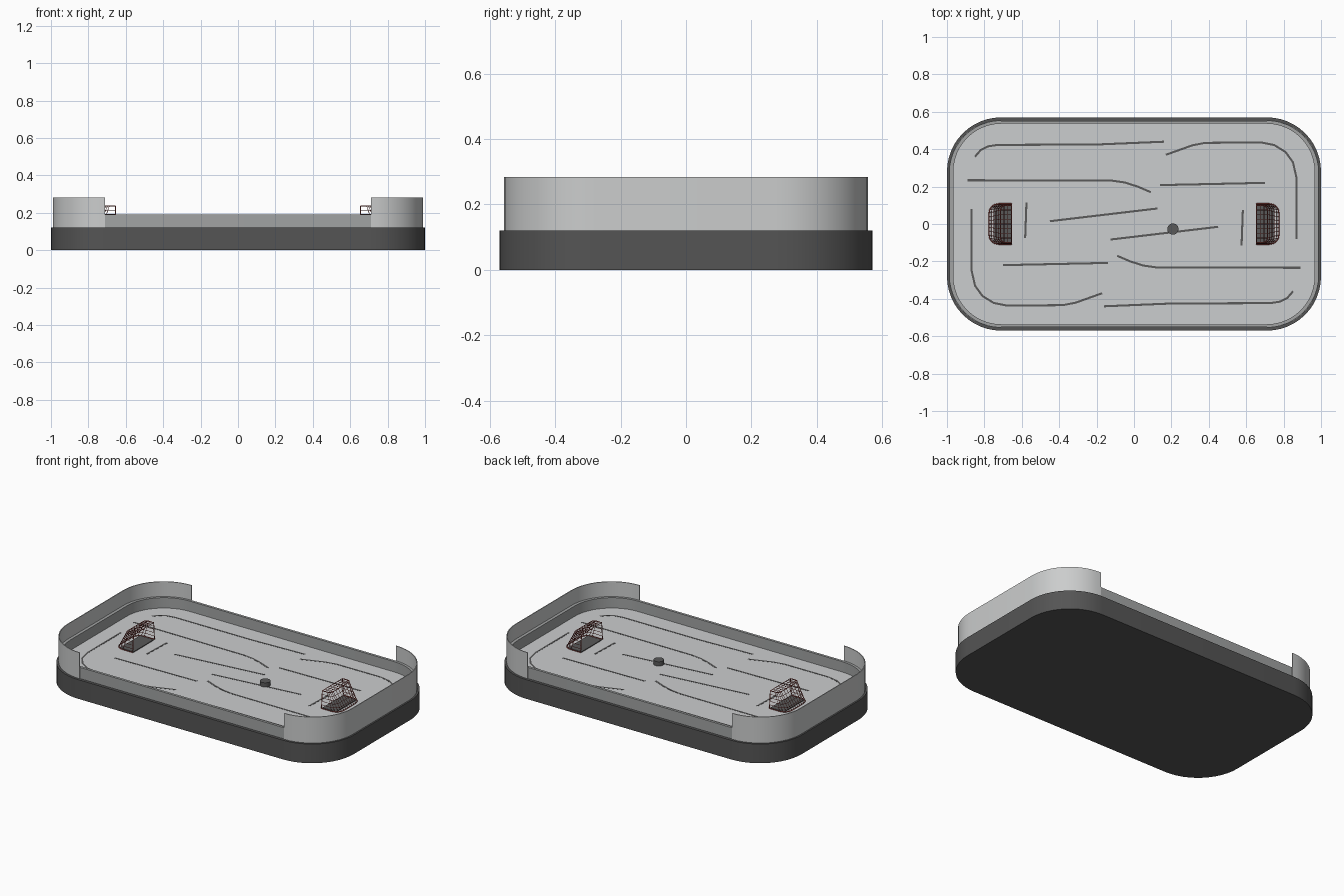
import bpy
import bmesh
import math
from mathutils import Vector

cube = bpy.data.objects.get("Cube")
if cube:
    bpy.data.objects.remove(cube, do_unlink=True)


def material(name, rgb):
    m = bpy.data.materials.new(name)
    m.use_nodes = True
    m.diffuse_color = (*rgb, 1)
    m.node_tree.nodes["Principled BSDF"].inputs["Base Color"].default_value = (*rgb, 1)
    return m


CHARCOAL = material("charcoal", (0.09, 0.09, 0.09))
BOARD_GREY = material("board grey", (0.36, 0.37, 0.37))
PALE = material("pale grey", (0.6, 0.61, 0.61))
ICE = material("ice grey", (0.6, 0.61, 0.62))
SLOT = material("slot grey", (0.1, 0.1, 0.1))
RED = material("goal red", (0.3, 0.06, 0.05))

FLOOR = 0.125


def finish(bm, name, mat, smooth=True):
    bmesh.ops.recalc_face_normals(bm, faces=bm.faces)
    mesh = bpy.data.meshes.new(name)
    bm.to_mesh(mesh)
    bm.free()
    ob = bpy.data.objects.new(name, mesh)
    bpy.context.collection.objects.link(ob)
    mesh.materials.append(mat)
    if smooth:
        bpy.ops.object.select_all(action="DESELECT")
        ob.select_set(True)
        bpy.context.view_layer.objects.active = ob
        bpy.ops.object.shade_smooth_by_angle(angle=math.radians(30))
    return ob


def arc(cx, cy, r, start, steps=12):
    angles = [math.radians(start + 90 * i / steps) for i in range(steps + 1)]
    return [(cx + r * math.cos(a), cy + r * math.sin(a)) for a in angles]


def rounded(hx, hy, r):
    x, y = hx - r, hy - r
    return arc(x, y, r, 0) + arc(-x, y, r, 90) + arc(-x, -y, r, 180) + arc(x, -y, r, 270)


def prism(name, outline, z0, z1, mat):
    bm = bmesh.new()
    face = bm.faces.new([bm.verts.new((x, y, z0)) for x, y in outline])
    top = bmesh.ops.extrude_face_region(bm, geom=[face])["geom"]
    bmesh.ops.translate(bm, vec=(0, 0, z1 - z0),
                        verts=[v for v in top if isinstance(v, bmesh.types.BMVert)])
    return finish(bm, name, mat)


def wall(name, outer, inner, z0, z1, mat, closed):
    # Sweep a rectangular section between two matching paths
    bm = bmesh.new()
    rows = [[bm.verts.new((*p, z)) for p, z in ((a, z0), (a, z1), (b, z1), (b, z0))]
            for a, b in zip(outer, inner)]
    pairs = list(zip(rows, rows[1:])) + ([(rows[-1], rows[0])] if closed else [])
    for a, b in pairs:
        for i in range(4):
            j = (i + 1) % 4
            bm.faces.new((a[i], a[j], b[j], b[i]))
    if not closed:
        bm.faces.new(rows[0])
        bm.faces.new(rows[-1])
    return finish(bm, name, mat)


def tubes(name, paths, radius, mat):
    cu = bpy.data.curves.new(name, "CURVE")
    cu.dimensions = "3D"
    cu.bevel_depth = radius
    cu.bevel_resolution = 0
    cu.use_fill_caps = True
    for path in paths:
        sp = cu.splines.new("POLY")
        sp.points.add(len(path) - 1)
        for p, co in zip(sp.points, path):
            p.co = (*co, 1)
    ob = bpy.data.objects.new(name, cu)
    bpy.context.collection.objects.link(ob)
    cu.materials.append(mat)


# Base, playing surface and surrounding boards
prism("base", rounded(1, 0.57, 0.29), 0, 0.12, CHARCOAL)
prism("playing_surface", rounded(0.968, 0.538, 0.258), 0.12, FLOOR, ICE)
wall("boards", rounded(0.986, 0.552, 0.276), rounded(0.966, 0.536, 0.256),
     0.12, 0.19, BOARD_GREY, True)

# Tall screens wrapped round both ends
for side, label in ((1, "left"), (-1, "right")):
    def end_path(hx, hy, r):
        pts = arc(hx - r, -hy + r, r, 270) + arc(hx - r, hy - r, r, 0)
        return [(side * x, side * y) for x, y in pts]
    wall(f"{label}_end_screen", end_path(0.99, 0.556, 0.28),
         end_path(0.985, 0.551, 0.275), 0.12, 0.283, PALE, False)

# Player slots: one half, repeated by a half turn
slots = [
    [(-0.85, 0.36), (-0.82, 0.395), (-0.78, 0.415), (-0.73, 0.423), (-0.2, 0.425), (0.16, 0.44)],
    [(0.17, 0.37), (0.31, 0.42), (0.38, 0.434), (0.68, 0.436), (0.75, 0.422), (0.81, 0.385),
     (0.85, 0.33), (0.868, 0.25), (0.868, -0.08)],
    [(-0.89, 0.234), (-0.12, 0.232), (-0.05, 0.222), (0.02, 0.2), (0.09, 0.17)],
    [(0.14, 0.208), (0.7, 0.22)],
    [(-0.45, 0.015), (0.125, 0.083)],
    [(-0.575, 0.115), (-0.582, -0.075)],
]


def ribbon(name, path, width):
    pts = [Vector(p) for p in path]
    left, right = [], []
    for i, p in enumerate(pts):
        d = (pts[min(i + 1, len(pts) - 1)] - pts[max(i - 1, 0)]).normalized()
        n = Vector((-d.y, d.x)) * width / 2
        left.append(tuple(p + n))
        right.append(tuple(p - n))
    wall(name, left, right, FLOOR - 0.002, FLOOR + 0.001, SLOT, False)


for i, path in enumerate(slots):
    for turn in (1, -1):
        ribbon(f"slot_{i + 1}_{'back' if turn > 0 else 'front'}",
               [(turn * x, turn * y) for x, y in path], 0.011)

# Puck
prism("puck", [(x + 0.208, y - 0.027) for x, y in rounded(0.03, 0.03, 0.0299)],
      FLOOR, FLOOR + 0.027, SLOT)

# Goals: frame, floor plate and wire net
TOP = 0.236
MOUTH = 0.655


def net_outline(depth, half, r):
    # Path from one post round the back to the other
    back = MOUTH + depth
    pts = [(MOUTH, -half)] + arc(back - r, -half + r, r, 270, 4)
    pts += [(back, y * (half - r) / 3) for y in (-2, -1, 0, 1, 2)]
    return pts + arc(back - r, half - r, r, 0, 4) + [(MOUTH, half)]


for side, label in ((1, "left"), (-1, "right")):
    low = net_outline(0.12, 0.108, 0.05)
    high = net_outline(0.058, 0.1, 0.025)

    def level(t):
        return [(side * (a[0] + (b[0] - a[0]) * t), a[1] + (b[1] - a[1]) * t,
                 FLOOR + 0.004 + (TOP - FLOOR - 0.004) * t) for a, b in zip(low, high)]

    bottom, top = level(0), level(1)
    tubes(f"{label}_goal_frame",
          [bottom, top, [bottom[0], top[0], top[-1], bottom[-1]]], 0.003, RED)
    net = [level(k / 5) for k in range(1, 5)]
    net += [[a, b] for a, b in zip(bottom, top)]
    net += [[(side * MOUTH, y, TOP), (side * (MOUTH + 0.058), y, TOP)]
            for y in [k * 0.025 for k in range(-3, 4)]]
    net += [[(side * (MOUTH + d), -0.1, TOP), (side * (MOUTH + d), 0.1, TOP)]
            for d in (0.02, 0.04)]
    tubes(f"{label}_goal_net", net, 0.0015, RED)
    plate = [(MOUTH, -0.1), (0.75, -0.1), (0.75, 0.1), (MOUTH, 0.1)]
    prism(f"{label}_goal_floor", [(side * x, y) for x, y in plate],
          FLOOR, FLOOR + 0.005, SLOT)
